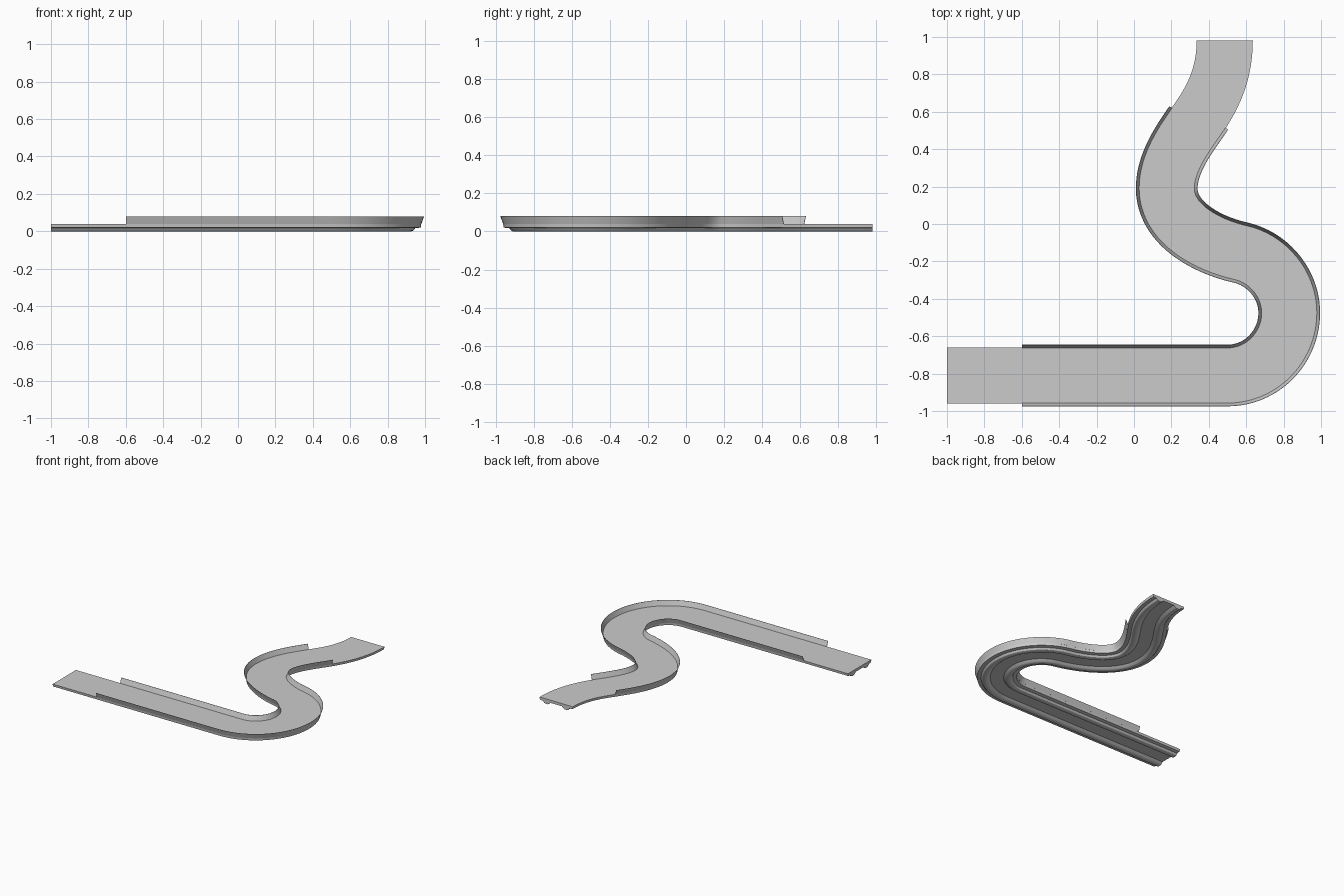
import bpy, bmesh
from mathutils import Vector
from mathutils.geometry import interpolate_bezier

if "Cube" in bpy.data.objects:
    bpy.data.objects.remove(bpy.data.objects["Cube"])

# Centre line: point, heading, handle length before, handle length after
knots = [
    ((-1.0, -0.81), (1, 0), 0, 0.1),
    ((-0.6, -0.81), (1, 0), 0.1, 0.3),
    ((0.50, -0.81), (1, 0), 0.3, 0.183),
    ((0.83, -0.475), (0, 1), 0.183, 0.152),
    ((0.57, -0.153), (-0.97, 0.22), 0.152, 0.20),
    ((0.175, 0.19), (0, 1), 0.18, 0.14),
    ((0.345, 0.565), (0.57, 0.82), 0.13, 0.13),
    ((0.485, 0.98), (0, 1), 0.18, 0),
]
STEPS = 22
path = []
for (p, d, _, out), (q, e, inn, _) in zip(knots, knots[1:]):
    p, q, d, e = Vector(p), Vector(q), Vector(d).normalized(), Vector(e).normalized()
    path += interpolate_bezier(p, p + d * out, q - e * inn, q, STEPS + 1)[:-1]
path.append(Vector(knots[-1][0]))
path = [Vector((p[0], p[1])) for p in path]


def side_vectors():
    result = []
    for i in range(len(path)):
        t = (path[min(i + 1, len(path) - 1)] - path[max(i - 1, 0)]).normalized()
        result.append(Vector((t.y, -t.x)))
    result[0], result[-1] = Vector((0, -1)), Vector((1, 0))
    return result


sides = side_vectors()


def sweep(name, profile, first, last, closed):
    """Carry an (offset, height) profile along the centre line."""
    bm = bmesh.new()
    rows = []
    for i in range(first, last + 1):
        row = []
        for off, z in profile:
            p = path[i] + sides[i] * off
            row.append(bm.verts.new((p.x, p.y, z)))
        rows.append(row)
    n = len(profile)
    for a, b in zip(rows, rows[1:]):
        for j in range(n if closed else n - 1):
            k = (j + 1) % n
            bm.faces.new((a[j], a[k], b[k], b[j]))
    if closed:
        bm.faces.new(rows[0])
        bm.faces.new(rows[-1])
    bmesh.ops.recalc_face_normals(bm, faces=bm.faces)
    mesh = bpy.data.meshes.new(name)
    bm.to_mesh(mesh)
    bm.free()
    obj = bpy.data.objects.new(name, mesh)
    bpy.context.collection.objects.link(obj)
    bpy.context.view_layer.objects.active = obj
    obj.select_set(True)
    bpy.ops.object.shade_smooth_by_angle(angle=0.5)
    obj.select_set(False)


# Road deck with two running feet underneath
half = [(0.150, 0.04), (0.147, 0.02), (0.118, 0.017), (0.108, 0.004),
        (0.098, 0.0), (0.076, 0.0), (0.066, 0.005), (0.050, 0.018)]
sweep("road_deck", half + [(-x, z) for x, z in reversed(half)], 0, len(path) - 1, True)


# Flared guard walls, stopping short of both open ends
def nearest(x, y):
    return min(range(len(path)), key=lambda i: (path[i] - Vector((x, y))).length)


for name, s, end in (("left_wall", -1, (0.327, 0.528)), ("right_wall", 1, (0.363, 0.602))):
    sweep(name, [(s * 0.150, 0.039), (s * 0.165, 0.08), (s * 0.163, 0.08), (s * 0.147, 0.039)],
          STEPS, nearest(*end), True)
